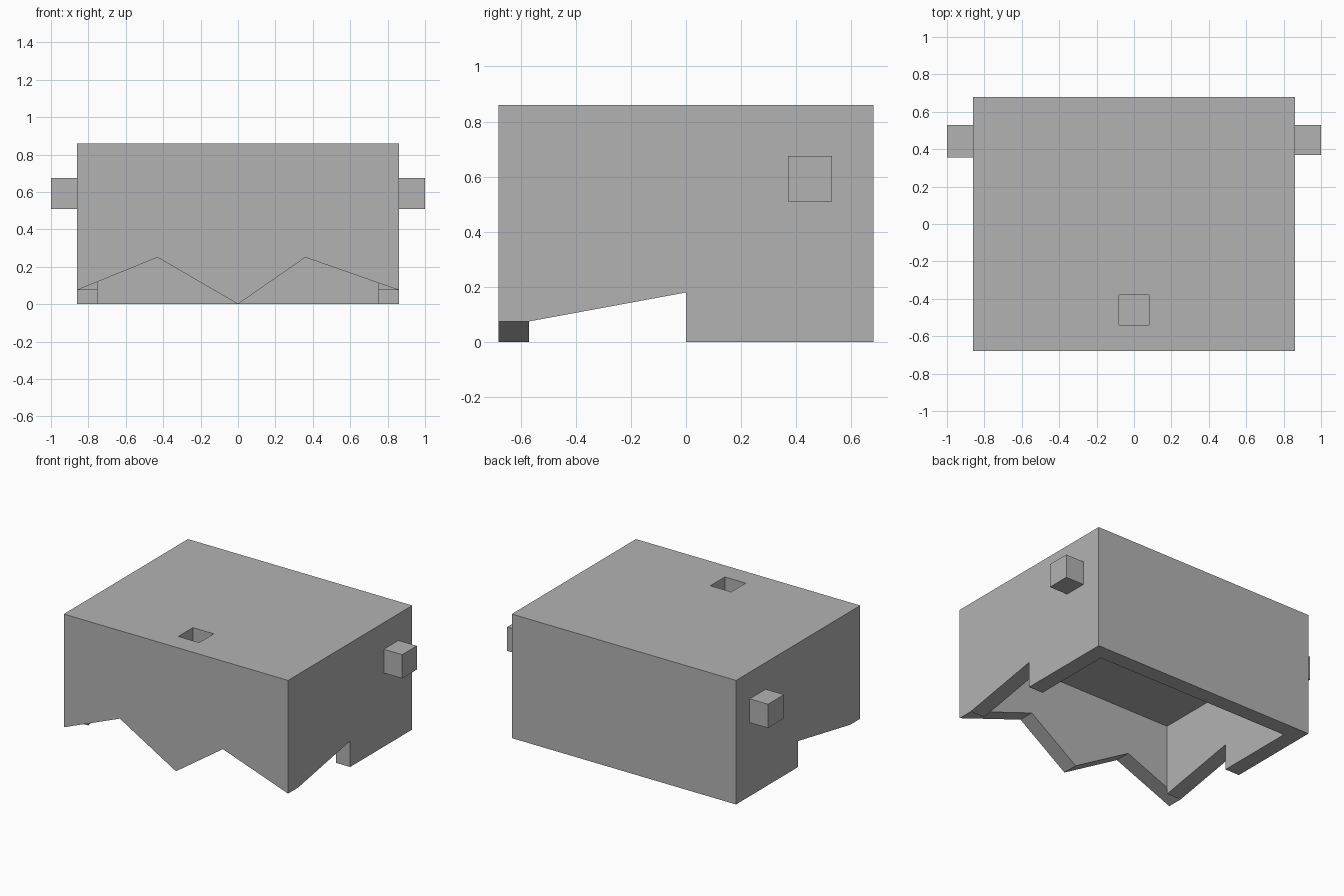
import bpy
import bmesh
from mathutils import Vector

cube = bpy.data.objects.get("Cube")
if cube:
    bpy.data.objects.remove(cube, do_unlink=True)

grey = bpy.data.materials.new("plain_grey")
grey.use_nodes = True
colour = (0.45, 0.45, 0.45, 1)
grey.diffuse_color = colour
grey.node_tree.nodes["Principled BSDF"].inputs["Base Color"].default_value = colour


def prism(name, points, direction):
    """Extrude a flat outline along a direction."""
    bm = bmesh.new()
    face = bm.faces.new([bm.verts.new(p) for p in points])
    result = bmesh.ops.extrude_face_region(bm, geom=[face])
    moved = [g for g in result["geom"] if isinstance(g, bmesh.types.BMVert)]
    bmesh.ops.translate(bm, verts=moved, vec=Vector(direction))
    bmesh.ops.recalc_face_normals(bm, faces=bm.faces)
    mesh = bpy.data.meshes.new(name)
    bm.to_mesh(mesh)
    bm.free()
    mesh.materials.append(grey)
    obj = bpy.data.objects.new(name, mesh)
    bpy.context.collection.objects.link(obj)
    return obj


def box(name, low, high):
    (x0, y0, z0), (x1, y1, z1) = low, high
    base = [(x0, y0, z0), (x1, y0, z0), (x1, y1, z0), (x0, y1, z0)]
    return prism(name, base, (0, 0, z1 - z0))


W, D, H, T = 0.86, 0.68, 0.86, 0.11   # half width, half depth, height, wall
CORNER = 0.075                        # height of the front corners
CEILING = 0.565
inner_front = T - D

# Solid casing
casing = box("casing", (-W, -D, 0), (W, D, H))

# Hollow underside and the blind socket in the roof
cavity = box("cavity_cutter", (T - W, T - D, -0.2), (W - T, D - T, CEILING))
socket = box("socket_cutter", (-0.08, -0.54, 0.66), (0.08, -0.38, 1))

# Zigzag lower edge of the front wall
slope = (0.25 - CORNER) / (W - 0.36)
slope_left = (0.25 - CORNER) / (W - 0.43)
zigzag = [(-1, CORNER - 0.14 * slope_left), (-0.43, 0.25), (0, 0),
          (0.36, 0.25), (1, CORNER - 0.14 * slope), (1, -0.2), (-1, -0.2)]
front_cut = prism("zigzag_cutter", [(x, -0.8, z) for x, z in zigzag],
                  (0, 0.8 + inner_front, 0))

# Sloping notch through both side walls
notch = [(inner_front, CORNER), (0, 0.18), (0, -0.2), (inner_front, -0.2)]
side_cut = prism("notch_cutter", [(-1, y, z) for y, z in notch], (2, 0, 0))

for cutter in (cavity, socket, front_cut, side_cut):
    mod = casing.modifiers.new(cutter.name, "BOOLEAN")
    mod.operation = "DIFFERENCE"
    mod.solver = "EXACT"
    mod.object = cutter
    cutter.hide_render = True
    cutter.hide_viewport = True

# Square pegs on the sides
box("left_peg", (W, 0.37, 0.51), (1, 0.53, 0.675))
box("right_peg", (-1, 0.355, 0.51), (-W, 0.53, 0.675))
